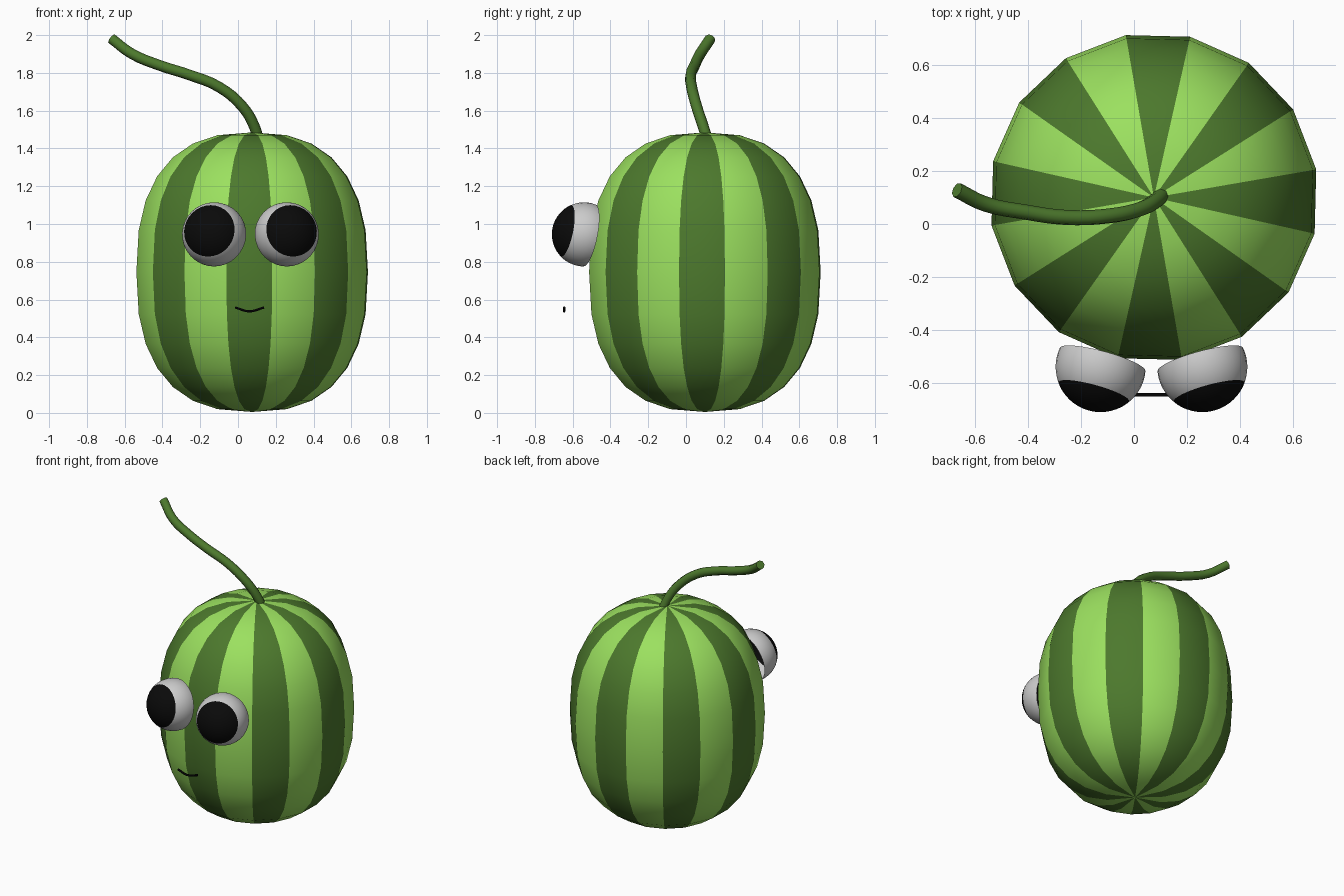
import bpy, bmesh, math
from mathutils import Vector

if "Cube" in bpy.data.objects:
    bpy.data.objects.remove(bpy.data.objects["Cube"])


def material(name, rgb):
    m = bpy.data.materials.new(name)
    m.diffuse_color = (*rgb, 1)
    m.use_nodes = True
    m.node_tree.nodes["Principled BSDF"].inputs["Base Color"].default_value = m.diffuse_color
    return m


LIGHT = material("light_rind", (0.33, 0.75, 0.115))
DARK = material("dark_rind", (0.073, 0.19, 0.026))
BLACK = material("black", (0.003, 0.003, 0.003))
WHITE = material("eye_white", (0.6, 0.6, 0.6))


def lathe(name, profile, sides, mats, pick, turn=0.0, close_end=False):
    """Spin (r, z) rings from a pole; pick(ring, side) gives the material."""
    bm = bmesh.new()
    start = bm.verts.new((0, 0, profile[0][1]))
    body = profile[1:-1] if close_end else profile[1:]
    rings = []
    for r, z in body:
        rings.append([bm.verts.new((r * math.cos(turn + math.tau * i / sides),
                                    r * math.sin(turn + math.tau * i / sides), z))
                      for i in range(sides)])
    end = bm.verts.new((0, 0, profile[-1][1])) if close_end else None
    for i in range(sides):
        j = (i + 1) % sides
        bm.faces.new((start, rings[0][i], rings[0][j])).material_index = pick(0, i)
        for k in range(len(rings) - 1):
            a, b = rings[k], rings[k + 1]
            bm.faces.new((a[i], b[i], b[j], a[j])).material_index = pick(k + 1, i)
        if end:
            bm.faces.new((rings[-1][i], end, rings[-1][j])).material_index = pick(len(rings), i)
    for f in bm.faces:
        f.smooth = True
    mesh = bpy.data.meshes.new(name)
    bm.to_mesh(mesh)
    bm.free()
    for m in mats:
        mesh.materials.append(m)
    ob = bpy.data.objects.new(name, mesh)
    bpy.context.collection.objects.link(ob)
    return ob


def tube(name, points, radius, mat, bevel=2, steps=4):
    cu = bpy.data.curves.new(name, 'CURVE')
    cu.dimensions = '3D'
    cu.bevel_depth = radius
    cu.bevel_resolution = bevel
    cu.resolution_u = steps
    cu.use_fill_caps = True
    sp = cu.splines.new('BEZIER')
    sp.bezier_points.add(len(points) - 1)
    for bp, p in zip(sp.bezier_points, points):
        bp.co = p
        bp.handle_left_type = bp.handle_right_type = 'AUTO'
    cu.materials.append(mat)
    ob = bpy.data.objects.new(name, cu)
    bpy.context.collection.objects.link(ob)
    bpy.ops.object.select_all(action='DESELECT')
    ob.select_set(True)
    bpy.context.view_layer.objects.active = ob
    bpy.ops.object.convert(target='MESH')
    bpy.ops.object.shade_smooth_by_angle(angle=math.radians(50))
    return ob


# Striped melon body: 16-sided, boxy ellipsoid
N = 14
profile = []
for k in range(N + 1):
    c, s = math.cos(math.pi * k / N), max(0.0, math.sin(math.pi * k / N))
    e = 2 / 2.5
    profile.append((0.622 * s ** e, math.copysign(abs(c) ** e, c) * 0.74))
melon = lathe("melon_body", profile, 16, [LIGHT, DARK], lambda k, i: i % 2,
              turn=math.radians(9.8), close_end=True)
melon.location = (0.075, 0.1, 0.745)

# Open-backed bulging eyes, pupil painted on the front of each
M = 23
eye_profile = [(0.17 * math.sin(math.radians(a)), 0.17 * math.cos(math.radians(a)))
               for a in (100 * k / (M - 1) for k in range(M))]
for side, x in (("left", -0.126), ("right", 0.258)):
    eye = lathe(side + "_eye", eye_profile, 32, [WHITE, BLACK],
                lambda k, i: 1 if k < 12 else 0)
    look = Vector((-0.26 if side == "left" else 0.26, -0.95, 0.19))
    eye.rotation_mode = 'QUATERNION'
    eye.rotation_quaternion = look.to_track_quat('Z', 'Y')
    eye.location = (x, -0.54, 0.945)

# Curling stem
tube("stem", [(0.11, 0.115, 1.44), (0.085, 0.09, 1.52), (0.025, 0.057, 1.62),
              (-0.1, 0.03, 1.725), (-0.26, 0.025, 1.79), (-0.41, 0.045, 1.838),
              (-0.56, 0.075, 1.9), (-0.668, 0.128, 1.98)], 0.029, DARK)

# Small smile floating in front of the rind
tube("mouth", [(-0.015, -0.645, 0.558), (0.06, -0.645, 0.538), (0.138, -0.645, 0.558)],
     0.007, BLACK, bevel=1, steps=8)
